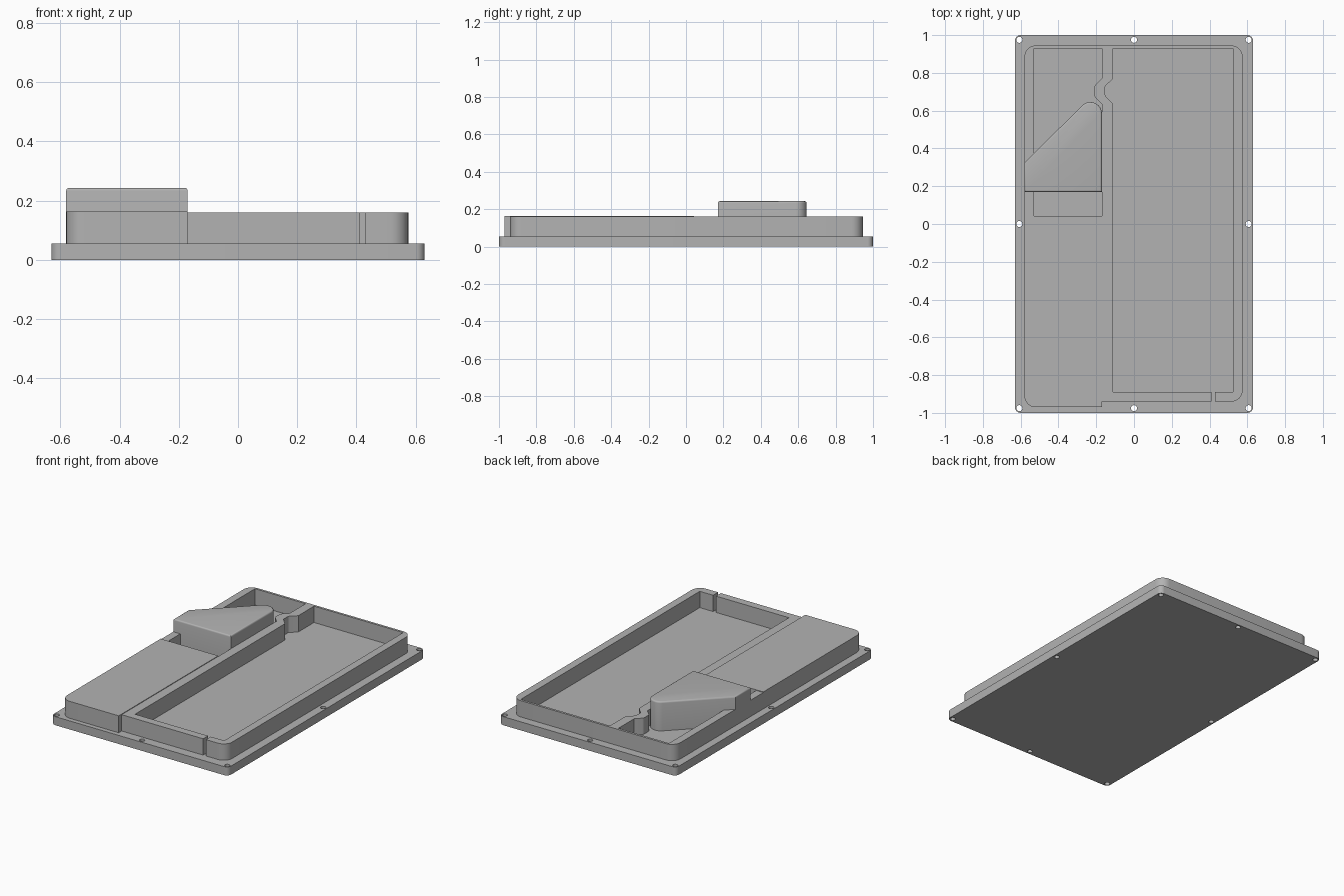
import bpy, bmesh, math
from mathutils import Vector

cube = bpy.data.objects.get("Cube")
if cube:
    bpy.data.objects.remove(cube, do_unlink=True)

grey = bpy.data.materials.new("plain_grey")
grey.use_nodes = True
colour = (0.45, 0.45, 0.45, 1)
grey.diffuse_color = colour
grey.node_tree.nodes["Principled BSDF"].inputs["Base Color"].default_value = colour


def rounded(points, steps=8):
    """Turn (x, y[, radius]) corners into an outline with rounded corners."""
    out = []
    for i, p in enumerate(points):
        here = Vector(p[:2])
        radius = p[2] if len(p) > 2 else 0
        if not radius:
            out.append(here)
            continue
        a = (Vector(points[i - 1][:2]) - here).normalized()
        b = (Vector(points[(i + 1) % len(points)][:2]) - here).normalized()
        half = a.angle(b) / 2
        centre = here + (a + b).normalized() * radius / math.sin(half)
        reach = radius / math.tan(half)
        start, end = here + a * reach - centre, here + b * reach - centre
        sweep = start.angle_signed(end)
        for k in range(steps + 1):
            t = -sweep * k / steps
            c, s = math.cos(t), math.sin(t)
            out.append(centre + Vector((c * start.x - s * start.y,
                                        s * start.x + c * start.y)))
    return out


def circle(x, y, r, n=20):
    return [Vector((x + r * math.cos(k * math.tau / n), y + r * math.sin(k * math.tau / n)))
            for k in range(n)]


def prism(name, loops, z0, z1, bevel=0):
    """Extrude a filled outline, with later loops as holes."""
    curve = bpy.data.curves.new(name, 'CURVE')
    curve.dimensions = '2D'
    curve.fill_mode = 'BOTH'
    curve.extrude = (z1 - z0) / 2
    for loop in loops:
        spline = curve.splines.new('POLY')
        spline.points.add(len(loop) - 1)
        for point, co in zip(spline.points, loop):
            point.co = (co.x, co.y, 0, 1)
        spline.use_cyclic_u = True
    temp = bpy.data.objects.new(name + "_outline", curve)
    bpy.context.collection.objects.link(temp)
    mesh = bpy.data.meshes.new_from_object(
        temp.evaluated_get(bpy.context.evaluated_depsgraph_get()))
    bpy.data.objects.remove(temp, do_unlink=True)

    bm = bmesh.new()
    bm.from_mesh(mesh)
    bmesh.ops.translate(bm, verts=bm.verts, vec=(0, 0, (z0 + z1) / 2))
    bmesh.ops.remove_doubles(bm, verts=bm.verts, dist=0.0001)
    if bevel:
        bmesh.ops.dissolve_limit(bm, angle_limit=0.01, verts=bm.verts, edges=bm.edges)
        rim = [e for e in bm.edges if all(v.co.z > z1 - 0.001 for v in e.verts)]
        bmesh.ops.bevel(bm, geom=rim, offset=bevel, segments=4, profile=0.5, affect='EDGES')
    bmesh.ops.recalc_face_normals(bm, faces=bm.faces)
    bm.to_mesh(mesh)
    bm.free()
    mesh.name = name
    mesh.materials.clear()
    mesh.materials.append(grey)
    obj = bpy.data.objects.new(name, mesh)
    bpy.context.collection.objects.link(obj)
    bpy.ops.object.select_all(action='DESELECT')
    obj.select_set(True)
    bpy.context.view_layer.objects.active = obj
    bpy.ops.object.shade_smooth_by_angle(angle=math.radians(30))
    return obj


FLOOR, RIM = 0.055, 0.16

# Base plate with screw holes around its edge
plate = rounded([(sx * 0.63, sy, 0.03) for sx, sy in ((-1, -1), (1, -1), (1, 1), (-1, 1))])
holes = [circle(x * 0.607, y * 0.975, 0.016)
         for x in (-1, 0, 1) for y in (-1, 0, 1) if x or y]
prism("base_plate", [plate] + holes, 0, FLOOR)

# Walls: the outline runs in through the front slot and around the large pocket
walls = rounded([
    (0.43, -0.94), (0.575, -0.94, 0.06), (0.575, 0.945, 0.06), (-0.58, 0.945, 0.06),
    (-0.58, 0.04), (-0.17, 0.04), (-0.17, -0.94), (0.41, -0.94), (0.41, -0.89),
    (-0.11, -0.89), (-0.11, 0.635), (-0.153, 0.68, 0.02), (-0.153, 0.73, 0.02),
    (-0.11, 0.77), (-0.11, 0.93), (0.525, 0.93), (0.525, -0.89), (0.43, -0.89)])
small_pocket = rounded([
    (-0.53, 0.042), (-0.17, 0.042), (-0.17, 0.635), (-0.21, 0.675, 0.02),
    (-0.21, 0.73, 0.02), (-0.17, 0.77), (-0.17, 0.93), (-0.53, 0.93)])
prism("pocket_walls", [walls, small_pocket], FLOOR, RIM)

# Solid raised deck at the front
deck = rounded([(-0.58, -0.97, 0.06), (-0.17, -0.97), (-0.17, 0.042), (-0.58, 0.042)])
prism("front_deck", [deck], FLOOR, RIM + 0.004)

# Tall wedge block standing in the small pocket
block = rounded([(-0.58, 0.17), (-0.17, 0.17), (-0.17, 0.645, 0.06),
                 (-0.256, 0.645, 0.06), (-0.58, 0.325)])
prism("wedge_block", [block], FLOOR, 0.243, bevel=0.01)
